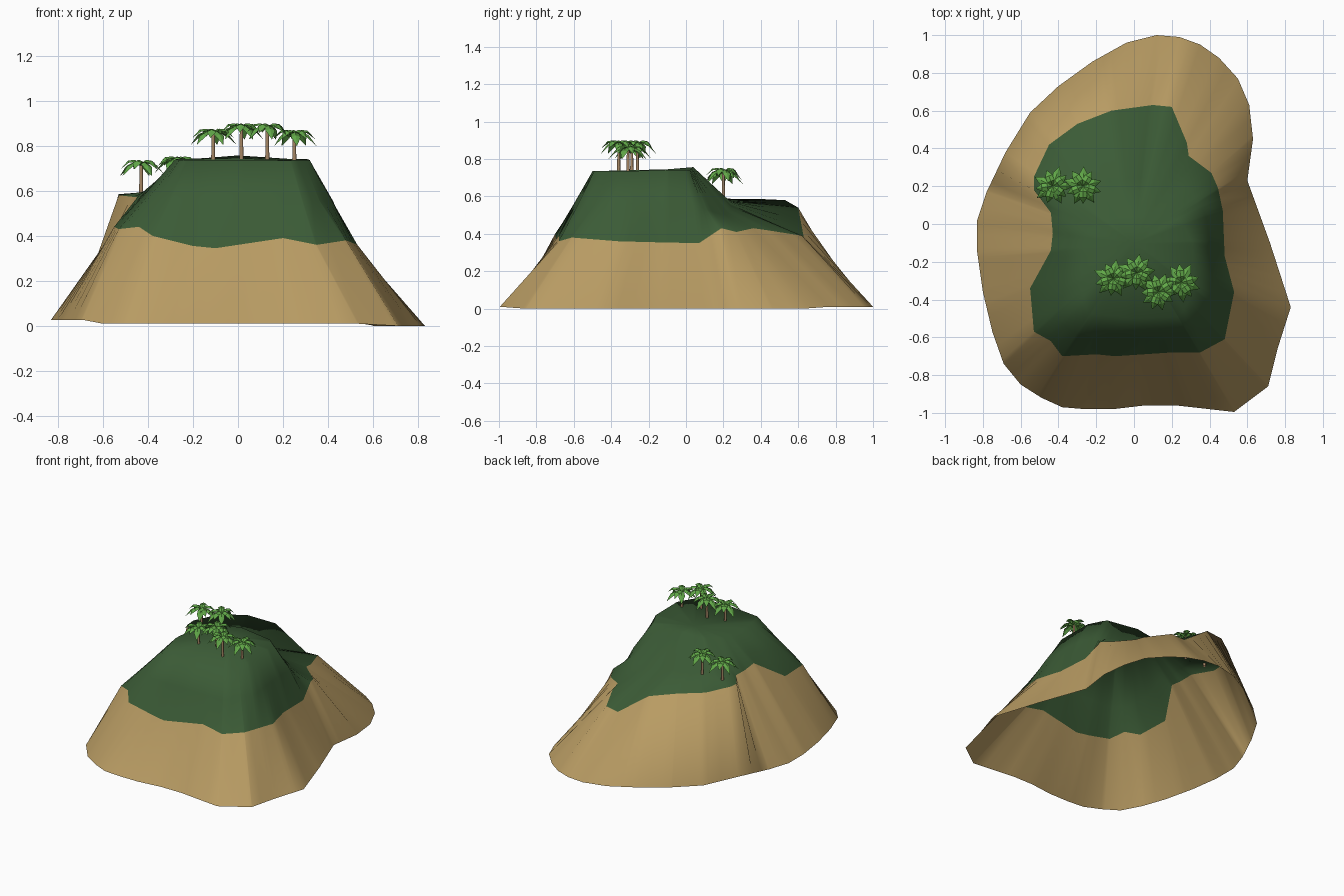
import bpy, bmesh, math, random
from mathutils import Vector

if "Cube" in bpy.data.objects:
    bpy.data.objects.remove(bpy.data.objects["Cube"])
random.seed(4)


def material(name, rgb):
    m = bpy.data.materials.new(name)
    m.diffuse_color = (*rgb, 1)
    m.use_nodes = True
    m.node_tree.nodes["Principled BSDF"].inputs["Base Color"].default_value = m.diffuse_color
    return m


SAND = material("sand", (0.48, 0.33, 0.125))
GRASS = material("dark grass", (0.044, 0.105, 0.037))
LEAF = material("palm green", (0.12, 0.39, 0.065))
BARK = material("bark brown", (0.38, 0.24, 0.13))


def finish(bm, name, mats, angle):
    me = bpy.data.meshes.new(name)
    bm.to_mesh(me)
    bm.free()
    for m in mats:
        me.materials.append(m)
    ob = bpy.data.objects.new(name, me)
    bpy.context.collection.objects.link(ob)
    bpy.context.view_layer.objects.active = ob
    ob.select_set(True)
    bpy.ops.object.shade_smooth_by_angle(angle=math.radians(angle))
    ob.select_set(False)
    return ob


# Contours of the island: shore, edge of the grass, foot of the hill, hilltop rim
shore = [(.53, -.995), (.71, -.86), (.76, -.66), (.83, -.44), (.72, -.10), (.60, .23),
         (.63, .45), (.61, .63), (.55, .77), (.45, .88), (.35, .95), (.24, .99), (.12, 1.0),
         (-.04, .96), (-.22, .86), (-.40, .73), (-.55, .59), (-.68, .38), (-.78, .17),
         (-.83, .02), (-.83, -.15), (-.80, -.36), (-.75, -.57), (-.69, -.74), (-.60, -.85),
         (-.49, -.92), (-.38, -.97), (-.26, -.98), (-.11, -.98), (.06, -.96), (.22, -.96)]
shore = [(x, y, .027 if x < -.65 else 0 if x > .58 else .01) for x, y in shore]
grass_edge = [(-.38, -.70, .40), (-.2, -.69, .355), (-.1, -.70, .345), (.2, -.68, .39),
              (.35, -.68, .36), (.48, -.61, .38), (.53, -.36, .36), (.48, -.17, .355),
              (.47, .07, .35), (.445, .19, .43), (.41, .27, .41), (.29, .36, .43),
              (.28, .43, .42), (.20, .62, .39), (.10, .63, .38), (-.12, .60, .54),
              (-.30, .53, .58), (-.45, .42, .585), (-.53, .25, .585), (-.53, .18, .58),
              (-.44, .06, .57), (-.43, -.05, .56), (-.44, -.14, .58), (-.55, -.34, .44),
              (-.53, -.57, .43), (-.44, -.62, .44)]
hill_foot = [(0, -.60, .56), (.30, -.58, .55), (.42, -.40, .56), (.40, -.10, .57),
             (.38, .05, .55), (.28, .20, .50), (.15, .24, .53), (0, .24, .57),
             (-.20, .22, .585), (-.36, .15, .59), (-.38, 0, .61), (-.37, -.15, .64),
             (-.42, -.35, .58), (-.40, -.52, .57), (-.28, -.60, .56)]
rim = [(0, -.50, .735), (.24, -.49, .735), (.32, -.36, .735), (.31, -.10, .74),
       (.25, .02, .74), (0, .04, .757), (-.15, .02, .745), (-.25, -.06, .74),
       (-.28, -.30, .74), (-.25, -.47, .735)]
CENTRE = Vector((0, -.1, .745))


def bearing(p):
    return math.atan2(p[1] - CENTRE.y, p[0] - CENTRE.x)


def on_ray(loop, a):
    """Point where the closed contour crosses the ray at angle a from the centre."""
    d = Vector((math.cos(a), math.sin(a)))
    for p, q in zip(loop, loop[1:] + loop[:1]):
        p, q = Vector(p), Vector(q)
        cp, cq = d.cross((p - CENTRE).xy), d.cross((q - CENTRE).xy)
        if cp * cq <= 0 and cp != cq:
            r = p.lerp(q, cp / (cp - cq))
            if d.dot((r - CENTRE).xy) > 0:
                return r


# Island shell, open underneath, lofted between the contours.
# Rays run through every corner of shore and grass, with even ones between.
angles = [bearing(p) for p in shore + grass_edge]
for i in range(72):
    a = math.tau * (i + .37) / 72 - math.pi
    if all(abs(a - b) > .02 for b in angles):
        angles.append(a)
angles.sort()
RAYS = len(angles)

bm = bmesh.new()
rings = [[bm.verts.new(on_ray(c, a)) for a in angles] for c in (shore, grass_edge, hill_foot, rim)]
peak = bm.verts.new(CENTRE)
for i in range(RAYS):
    j = (i + 1) % RAYS
    for k in range(3):
        f = bm.faces.new((rings[k][i], rings[k][j], rings[k + 1][j], rings[k + 1][i]))
        f.material_index = 0 if k == 0 else 1
    bm.faces.new((rings[3][i], rings[3][j], peak)).material_index = 1
finish(bm, "island", [SAND, GRASS], 100)


# Palm: slender trunk and a crown of folded, drooping leaves
def palm(n, x, y, z, h):
    bm = bmesh.new()
    bmesh.ops.create_cone(bm, segments=7, radius1=.010, radius2=.007, depth=h + .02)
    bmesh.ops.translate(bm, verts=bm.verts, vec=(x, y, z + h / 2 - .01))
    finish(bm, f"palm_trunk_{n}", [BARK], 60)

    bm = bmesh.new()
    turn = random.random() * math.tau
    for k in range(10):
        a = turn + math.tau * k / 10 + random.uniform(-.1, .1)
        upper = k % 2
        size = random.uniform(.95, 1.08) * (.9 if upper else 1)
        out, side = Vector((math.cos(a), math.sin(a), 0)), Vector((-math.sin(a), math.cos(a), 0))
        rows = []
        # reach, height, half width
        for r, dz, w in ((0, 0, .004), (.032, .016, .019), (.066, .002, .021), (.102, -.045, .001)):
            c = Vector((x, y, z + h + dz + upper * .3 * r)) + out * r * size
            drop = Vector((0, 0, -.45 * w))
            rows.append([bm.verts.new(p) for p in (c - side * w + drop, c, c + side * w + drop)])
        for p, q in zip(rows, rows[1:]):
            for s in (0, 1):
                bm.faces.new((p[s], q[s], q[s + 1], p[s + 1]))
    bmesh.ops.recalc_face_normals(bm, faces=bm.faces)
    for f in bm.faces:
        if f.normal.z < 0:
            f.normal_flip()
    finish(bm, f"palm_leaves_{n}", [LEAF], 20)


spots = [(-.11, -.29, .735, .115), (.015, -.26, .737, .137), (.13, -.36, .737, .137),
         (.25, -.31, .735, .11), (-.43, .20, .587, .125), (-.27, .20, .587, .14)]
for n, s in enumerate(spots, 1):
    palm(n, *s)
